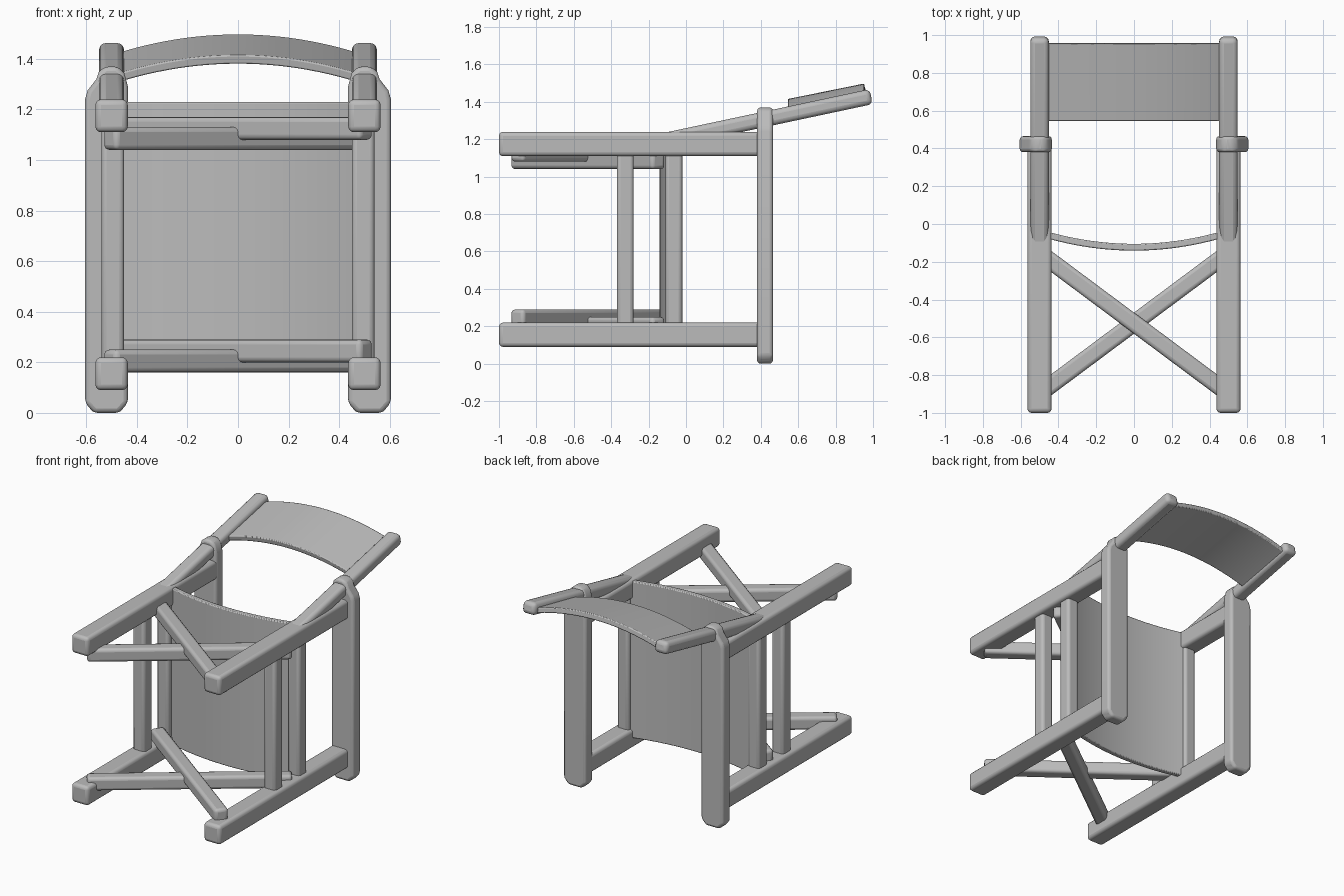
import bpy, bmesh, math
from mathutils import Vector, Matrix

cube = bpy.data.objects.get("Cube")
if cube:
    bpy.data.objects.remove(cube, do_unlink=True)

grey = bpy.data.materials.new("plain_grey")
grey.use_nodes = True
grey.diffuse_color = (0.5, 0.5, 0.5, 1)
grey.node_tree.nodes["Principled BSDF"].inputs["Base Color"].default_value = (0.5, 0.5, 0.5, 1)


def finish(name, bm, bevel, segments=3):
    """Turn a bmesh into a rounded, smooth shaded object."""
    bmesh.ops.recalc_face_normals(bm, faces=bm.faces)
    mesh = bpy.data.meshes.new(name)
    bm.to_mesh(mesh)
    bm.free()
    mesh.materials.append(grey)
    obj = bpy.data.objects.new(name, mesh)
    bpy.context.collection.objects.link(obj)
    mod = obj.modifiers.new("round_edges", 'BEVEL')
    mod.width = bevel
    mod.segments = segments
    mod.limit_method = 'ANGLE'
    mod.angle_limit = math.radians(35)
    bpy.ops.object.select_all(action='DESELECT')
    obj.select_set(True)
    bpy.context.view_layer.objects.active = obj
    bpy.ops.object.shade_smooth_by_angle(angle=math.radians(40))
    return obj


def bar(name, start, end, width, height, bevel):
    """Rounded bar between two points; width is sideways, height is upward."""
    a, b = Vector(start), Vector(end)
    along = (b - a).normalized()
    side = Vector((1, 0, 0)) if abs(along.z) > 0.9 else along.cross(Vector((0, 0, 1))).normalized()
    up = side.cross(along)
    frame = Matrix((side, along, up)).transposed().to_4x4()
    size = Matrix.Diagonal((width, (b - a).length, height, 1))
    bm = bmesh.new()
    bmesh.ops.create_cube(bm, size=1, matrix=Matrix.Translation((a + b) / 2) @ frame @ size)
    return finish(name, bm, bevel)


def extrude_outline(name, points, depth, bevel, segments=3):
    """Solid made by sweeping a closed outline along a vector."""
    bm = bmesh.new()
    face = bm.faces.new([bm.verts.new(p) for p in points])
    swept = bmesh.ops.extrude_face_region(bm, geom=[face])["geom"]
    verts = [v for v in swept if isinstance(v, bmesh.types.BMVert)]
    bmesh.ops.translate(bm, verts=verts, vec=depth)
    return finish(name, bm, bevel, segments)


def bow(half, sag, steps=24):
    """Points (x, offset) along a shallow arc; offset is greatest in the middle."""
    xs = [half * (2 * i / steps - 1) for i in range(steps + 1)]
    return [(x, sag * (1 - (x / half) ** 2)) for x in xs]


# Side frames
for s, label in ((1, "left"), (-1, "right")):
    for level, z in (("lower", 0.155), ("upper", 1.175)):
        bar(f"{label}_{level}_rail", (s * 0.5, -1, z), (s * 0.5, 0.42, z), 0.128, 0.13, 0.022)
    for place, y in (("front", -0.325), ("rear", -0.065)):
        bar(f"{label}_{place}_strut", (s * 0.495, y, 0.15), (s * 0.495, y, 1.18), 0.09, 0.09, 0.02)

    # Board with a sloping shoulder at its upper end
    outline = [(0.435, 0.04), (0.47, 0), (0.57, 0), (0.605, 0.04), (0.605, 1.24),
               (0.595, 1.275), (0.56, 1.32), (0.55, 1.35), (0.525, 1.37),
               (0.475, 1.37), (0.45, 1.345), (0.435, 1.29)]
    extrude_outline(f"{label}_arm_board", [(s * x, 0.38, z) for x, z in outline],
                    Vector((0, 0.085, 0)), 0.018)

    # Sloping back post
    bar(f"{label}_back_post", (s * 0.5, -0.12, 1.192), (s * 0.5, 0.99, 1.428), 0.098, 0.082, 0.026)

# Half-lapped crossed braces between the rails
for level, z in (("lower", 0.205), ("upper", 1.085)):
    bar(f"{level}_brace_low", (-0.51, -0.905, z), (0.51, -0.145, z), 0.09, 0.09, 0.02)
    bar(f"{level}_brace_high", (-0.51, -0.145, z + 0.04), (0.51, -0.905, z + 0.04), 0.09, 0.09, 0.02)

# Seat fabric, bowed between the rear struts
arc = bow(0.47, 0.068)
seat = [(x, -0.037 - d, 0.16) for x, d in arc] + [(x, -0.073 - d, 0.16) for x, d in reversed(arc)]
extrude_outline("seat_fabric", seat, Vector((0, 0, 1.07)), 0.006, 2)

# Back fabric, bowed upward between the back posts
arc = bow(0.48, 0.075)
back = [(x, 0.55, 1.305 + d) for x, d in arc] + [(x, 0.543, 1.34 + d) for x, d in reversed(arc)]
extrude_outline("back_fabric", back, Vector((0, 0.41, 0.083)), 0.006, 2)
